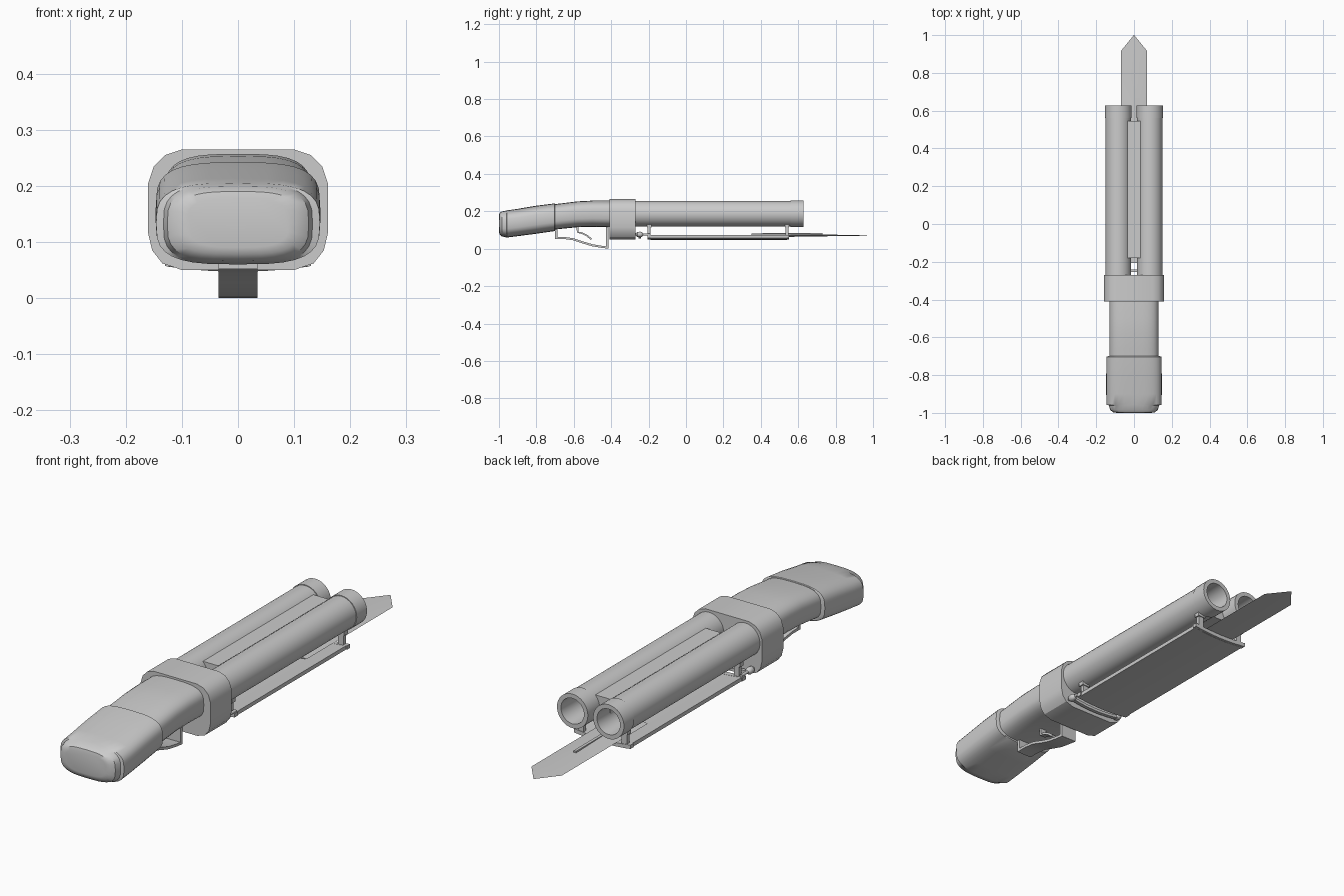
import bpy, bmesh, math
from mathutils import Vector

if "Cube" in bpy.data.objects:
    bpy.data.objects.remove(bpy.data.objects["Cube"])


def finish(name, bm, angle=35):
    bmesh.ops.recalc_face_normals(bm, faces=bm.faces)
    me = bpy.data.meshes.new(name)
    bm.to_mesh(me)
    bm.free()
    ob = bpy.data.objects.new(name, me)
    bpy.context.collection.objects.link(ob)
    bpy.ops.object.select_all(action='DESELECT')
    ob.select_set(True)
    bpy.context.view_layer.objects.active = ob
    bpy.ops.object.shade_smooth_by_angle(angle=math.radians(angle))
    return ob


def skin(bm, rings, caps=True):
    vs = [[bm.verts.new(p) for p in r] for r in rings]
    n = len(vs[0])
    for a, b in zip(vs, vs[1:]):
        for i in range(n):
            bm.faces.new((a[i], a[(i + 1) % n], b[(i + 1) % n], b[i]))
    if caps:
        bm.faces.new(vs[0])
        bm.faces.new(vs[-1])


def loft(name, sections, power, n=32):
    """Sections (y, half width, bottom, top) with a superellipse outline."""
    bm, rings = bmesh.new(), []
    for y, w, z0, z1 in sections:
        ring = []
        for i in range(n):
            t = 2 * math.pi * i / n
            c, s = math.cos(t), math.sin(t)
            ring.append((w * math.copysign(abs(c) ** (2 / power), c), y,
                         (z0 + z1) / 2 + (z1 - z0) / 2 * math.copysign(abs(s) ** (2 / power), s)))
        rings.append(ring)
    skin(bm, rings)
    return finish(name, bm)


def lathe(name, x, z, profile, n=32):
    """Profile (y, radius) spun about a line along y."""
    bm = bmesh.new()
    skin(bm, [[(x + r * math.cos(2 * math.pi * i / n), y, z + r * math.sin(2 * math.pi * i / n))
               for i in range(n)] for y, r in profile])
    return finish(name, bm)


def box(name, x0, x1, y0, y1, z0, z1):
    bm = bmesh.new()
    skin(bm, [[(x0, y, z0), (x1, y, z0), (x1, y, z1), (x0, y, z1)] for y in (y0, y1)])
    return finish(name, bm)


def strap(name, pts, half_w, thick):
    """Flat strip following a (y, z) path."""
    bm, rings = bmesh.new(), []
    P = [Vector(p) for p in pts]
    for i, p in enumerate(P):
        d = (P[min(i + 1, len(P) - 1)] - P[max(i - 1, 0)]).normalized()
        nrm = Vector((-d.y, d.x)) * thick / 2
        a, b = p + nrm, p - nrm
        rings.append([(-half_w, *a), (half_w, *a), (half_w, *b), (-half_w, *b)])
    skin(bm, rings)
    return finish(name, bm)


def arc_plate(name, y0, y1, w, z_mid, z_end, thick, n=12):
    """Plate bowed downward across x."""
    bm, rings = bmesh.new(), []
    for i in range(n + 1):
        u = -1 + 2 * i / n
        z = z_mid + (z_end - z_mid) * u * u
        rings.append([(w * u, y0, z), (w * u, y1, z), (w * u, y1, z + thick), (w * u, y0, z + thick)])
    skin(bm, rings)
    return finish(name, bm)


# Barrels with muzzle collars and open bores
for side, x in (("left", -0.083), ("right", 0.083)):
    lathe(side + "_barrel", x, 0.187,
          [(-0.33, 0.068), (0.56, 0.068), (0.56, 0.071), (0.627, 0.071), (0.627, 0.053), (0.53, 0.05), (-0.2, 0.05)])

# Rib joining the barrels
box("barrel_rib", -0.035, 0.035, -0.18, 0.545, 0.14, 0.236)

# Receiver block, chamfered rounded outline
bm = bmesh.new()
half = [(0.1, 0.05), (0.135, 0.062), (0.153, 0.085), (0.16, 0.115), (0.16, 0.205), (0.15, 0.235), (0.13, 0.255), (0.1, 0.265)]
outline = half + [(-x, z) for x, z in reversed(half)]
skin(bm, [[(x, y, z) for x, z in outline] for y in (-0.41, -0.27)])
finish("receiver", bm, 30)

# Stock neck, grip and butt
loft("stock", [(-0.40, 0.13, 0.115, 0.257), (-0.50, 0.13, 0.117, 0.257), (-0.58, 0.13, 0.115, 0.253),
               (-0.66, 0.13, 0.107, 0.243), (-0.72, 0.13, 0.1, 0.236)], 3.2)
loft("grip", [(-0.70, 0.138, 0.096, 0.24), (-0.703, 0.146, 0.094, 0.242), (-0.80, 0.147, 0.08, 0.23),
              (-0.90, 0.147, 0.067, 0.213), (-0.957, 0.146, 0.06, 0.205), (-0.96, 0.133, 0.06, 0.204),
              (-0.985, 0.126, 0.066, 0.199), (-0.997, 0.11, 0.078, 0.19), (-1.0, 0.09, 0.09, 0.178)], 3.2)

# Trigger guard and trigger
strap("trigger_guard_bow", [(-0.70, 0.057), (-0.65, 0.057), (-0.60, 0.05), (-0.55, 0.033), (-0.50, 0.018),
                            (-0.45, 0.01), (-0.417, 0.006)], 0.035, 0.011)
strap("trigger_guard_rear", [(-0.694, 0.115), (-0.694, 0.053)], 0.035, 0.012)
strap("trigger_guard_front", [(-0.422, 0.13), (-0.422, 0.001)], 0.035, 0.013)
strap("trigger", [(-0.58, 0.13), (-0.58, 0.088), (-0.555, 0.083), (-0.53, 0.07), (-0.505, 0.05)], 0.014, 0.009)

# Bowed under plate with raised end rims and rear crossbar
arc_plate("under_plate", -0.19, 0.54, 0.125, 0.047, 0.056, 0.016)
arc_plate("under_plate_rear_rim", -0.207, -0.185, 0.13, 0.048, 0.057, 0.016)
arc_plate("under_plate_front_rim", 0.53, 0.55, 0.13, 0.048, 0.057, 0.016)
arc_plate("rear_crossbar", -0.255, -0.24, 0.125, 0.054, 0.066, 0.012)

# Mounting posts and rear knobs
for side, s in (("left", -1), ("right", 1)):
    for end, y in (("rear", -0.197), ("front", 0.54)):
        x = s * 0.1
        box(f"{side}_{end}_post", x - 0.012, x + 0.012, y - 0.008, y + 0.008, 0.06, 0.135)
        box(f"{side}_{end}_post_foot", x - 0.018, x + 0.018, y - 0.012, y + 0.012, 0.112, 0.128)
    lathe(side + "_knob", s * 0.12, 0.076,
          [(-0.28, 0.005), (-0.266, 0.007), (-0.26, 0.013), (-0.245, 0.015), (-0.236, 0.012), (-0.23, 0.006), (-0.19, 0.006)], 12)

# Bayonet blade, thinning towards a point
bm = bmesh.new()
stations = [(0.35, 0.07, 0.012), (0.55, 0.07, 0.011), (0.75, 0.07, 0.006), (0.915, 0.07, 0.002), (1.0, 0.001, 0.001)]
skin(bm, [[(-w, y, 0.07), (0, y, 0.07 - t * 0.6), (w, y, 0.07), (0, y, 0.07 + t)] for y, w, t in stations])
finish("blade", bm, 10)
box("blade_spine", -0.006, 0.006, 0.41, 0.73, 0.07, 0.083)
